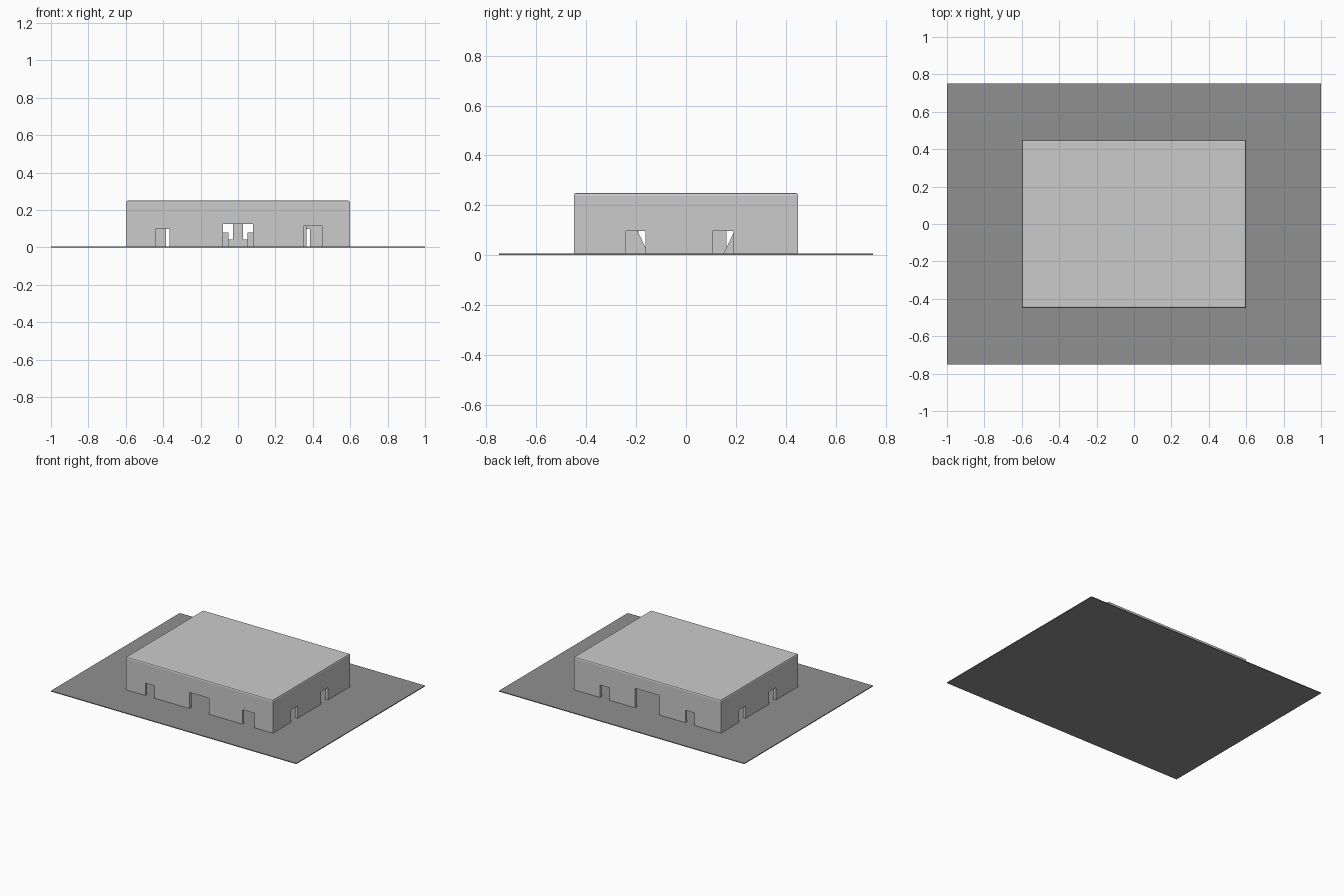
import bpy, bmesh

if "Cube" in bpy.data.objects:
    bpy.data.objects.remove(bpy.data.objects["Cube"])

def material(name, value):
    m = bpy.data.materials.new(name)
    m.diffuse_color = (value, value, value, 1)
    m.use_nodes = True
    m.node_tree.nodes["Principled BSDF"].inputs["Base Color"].default_value = m.diffuse_color
    return m

LIGHT = material("light grey", 0.6)
DARK = material("dark grey", 0.28)
G = 0.006            # top of the ground plate
T = 0.02             # wall thickness
HX, HY, TOP = 0.6, 0.45, 0.25

def solid(name, verts, faces, mat):
    me = bpy.data.meshes.new(name)
    me.from_pydata(verts, [], faces)
    bm = bmesh.new()
    bm.from_mesh(me)
    bmesh.ops.recalc_face_normals(bm, faces=bm.faces)
    bm.to_mesh(me)
    bm.free()
    me.materials.append(mat)
    ob = bpy.data.objects.new(name, me)
    bpy.context.collection.objects.link(ob)
    return ob

def box(name, x0, x1, y0, y1, z0, z1, mat=LIGHT):
    v = [(x, y, z) for x in (x0, x1) for y in (y0, y1) for z in (z0, z1)]
    f = [(0, 1, 3, 2), (4, 6, 7, 5), (0, 4, 5, 1), (2, 3, 7, 6), (0, 2, 6, 4), (1, 5, 7, 3)]
    return solid(name, v, f, mat)

def apply(ob, mod):
    bpy.context.view_layer.objects.active = ob
    bpy.ops.object.modifier_apply(modifier=mod.name)

def cut(ob, cutter):
    mod = ob.modifiers.new("cut", 'BOOLEAN')
    mod.operation, mod.solver, mod.object = 'DIFFERENCE', 'EXACT', cutter
    apply(ob, mod)
    bpy.data.objects.remove(cutter)

# Ground plate
box("ground_plate", -1, 1, -0.75, 0.75, 0, G, DARK)

# Building shell with softened roof edges
shell = box("building_shell", -HX, HX, -HY, HY, G, TOP)
bm = bmesh.new()
bm.from_mesh(shell.data)
rim = [e for e in bm.edges if all(v.co.z > TOP - 0.001 for v in e.verts)]
bmesh.ops.bevel(bm, geom=rim, offset=0.01, segments=2, profile=0.5, affect='EDGES')
bm.to_mesh(shell.data)
bm.free()
cut(shell, box("room_cutter", -HX + T, HX - T, -HY + T, HY - T, -0.05, TOP - T))

# Doorways in the front and back walls: side, x range, top
for s, a, b, h in [(-1, -0.44, -0.365, 0.098), (-1, -0.08, 0.08, 0.125), (-1, 0.35, 0.45, 0.113),
                   (1, -0.385, -0.31, 0.098), (1, -0.1, 0.1, 0.15), (1, 0.31, 0.385, 0.098)]:
    y = s * (HY - T / 2)
    cut(shell, box("door_cutter", a, b, y - T, y + T, -0.05, h))

# Doorways in the end walls, the same after half a turn
for s in (1, -1):
    x = s * (HX - T / 2)
    for a, b in [(-0.24, -0.163), (0.107, 0.19)]:
        a, b = sorted((a * s, b * s))
        cut(shell, box("door_cutter", x - T, x + T, a, b, -0.05, 0.097))

# Central pillar with low walls and blocks beside it
box("pillar", -0.028, 0.028, -0.028, 0.028, G, TOP - T)
for s in (-1, 1):
    box("low_wall", *sorted((s * 0.028, s * 0.055)), -0.02, 0.02, G, 0.042)
    box("cover_block", *sorted((s * 0.05, s * 0.1)), -0.03, 0.03, G, 0.08)

# Steep indoor ramps
for s in (-1, 1):
    prof = [(-0.15, G), (-0.26, G), (-0.26, TOP - T)]
    v = [(s * x, s * y, z) for x in (0.24, 0.365) for y, z in prof]
    solid("ramp", v, [(0, 1, 2), (3, 5, 4), (0, 3, 4, 1), (1, 4, 5, 2), (2, 5, 3, 0)], LIGHT)
